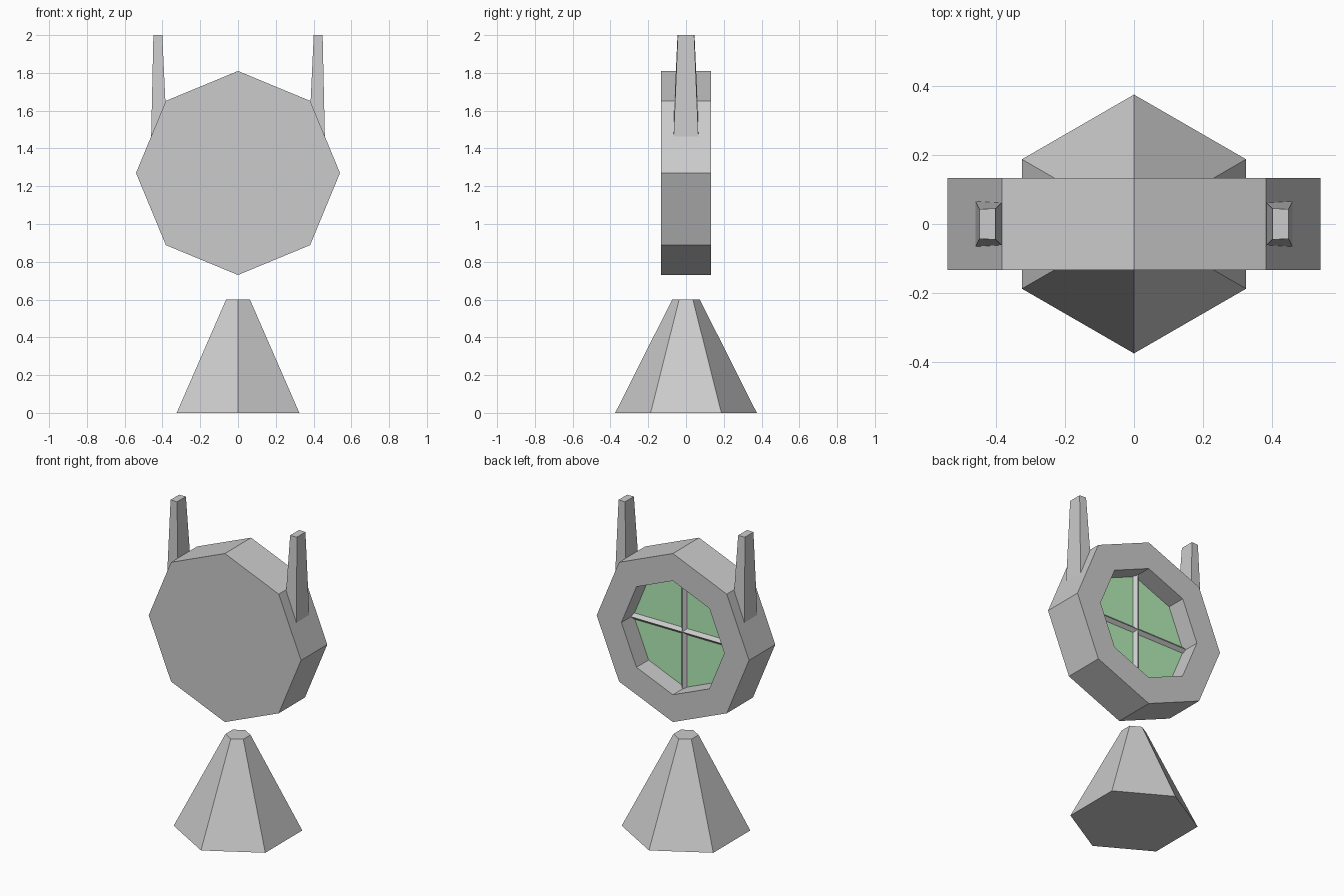
import bpy, bmesh, math
from mathutils import Vector

if "Cube" in bpy.data.objects:
    bpy.data.objects.remove(bpy.data.objects["Cube"])

CZ = 1.27          # height of the octagon centre
BACK, FLOOR, FRONT = 0.133, 0.01, -0.133


def finish(name, bm):
    bmesh.ops.recalc_face_normals(bm, faces=bm.faces[:])
    mesh = bpy.data.meshes.new(name)
    bm.to_mesh(mesh)
    bm.free()
    obj = bpy.data.objects.new(name, mesh)
    bpy.context.collection.objects.link(obj)
    return obj


def loft(name, rings, caps=(True, True)):
    """Join successive rings of points with quads."""
    bm = bmesh.new()
    rows = [[bm.verts.new(p) for p in r] for r in rings]
    n = len(rows[0])
    for a, b in zip(rows, rows[1:]):
        for i in range(n):
            j = (i + 1) % n
            bm.faces.new((a[i], a[j], b[j], b[i]))
    if caps[0]:
        bm.faces.new(rows[0])
    if caps[1]:
        bm.faces.new(rows[-1])
    return finish(name, bm)


def octagon(r, y):
    return [(r * math.sin(i * math.pi / 4), y, CZ + r * math.cos(i * math.pi / 4))
            for i in range(8)]


def hexagon(r, z):
    return [(r * math.sin(i * math.pi / 3), r * math.cos(i * math.pi / 3), z)
            for i in range(6)]


# six-sided stand
loft("stand", [hexagon(0.375, 0), hexagon(0.073, 0.6)])

# octagonal housing with a recess in the back
loft("housing", [octagon(0.54, FRONT), octagon(0.54, BACK),
                 octagon(0.365, BACK), octagon(0.365, FLOOR)], (True, False))

# green pane closing the recess
bm = bmesh.new()
bm.faces.new([bm.verts.new(p) for p in reversed(octagon(0.365, FLOOR))])
mesh = bpy.data.meshes.new("pane")
bm.normal_update()
if bm.faces[:][0].normal.y < 0:
    bmesh.ops.reverse_faces(bm, faces=bm.faces[:])
bm.to_mesh(mesh)
bm.free()
pane = bpy.data.objects.new("pane", mesh)
bpy.context.collection.objects.link(pane)
green = bpy.data.materials.new("green")
green.diffuse_color = (0.45, 0.85, 0.47, 1)
green.use_nodes = True
green.node_tree.nodes["Principled BSDF"].inputs["Base Color"].default_value = green.diffuse_color
mesh.materials.append(green)

# diamond-section cross bars in front of the pane
for name, axis in (("bar_vertical", Vector((0, 0, 1))), ("bar_horizontal", Vector((1, 0, 0)))):
    depth = Vector((0, 1, 0))
    side = axis.cross(depth)
    centre = Vector((0, FLOOR + 0.006, CZ))
    ring = [depth * 0.02, side * 0.02, depth * -0.02, side * -0.02]
    loft(name, [[centre + axis * s * 0.364 + p for p in ring] for s in (-1, 1)])

# pair of tapered prongs
for name, s in (("prong_left", -1), ("prong_right", 1)):
    def rect(inner, outer, hi, ho, z):
        return [(s * inner, -hi, z), (s * outer, -ho, z), (s * outer, ho, z), (s * inner, hi, z)]
    loft(name, [rect(0.375, 0.46, 0.07, 0.066, 1.45),
                rect(0.401, 0.448, 0.045, 0.043, 2.0)])
